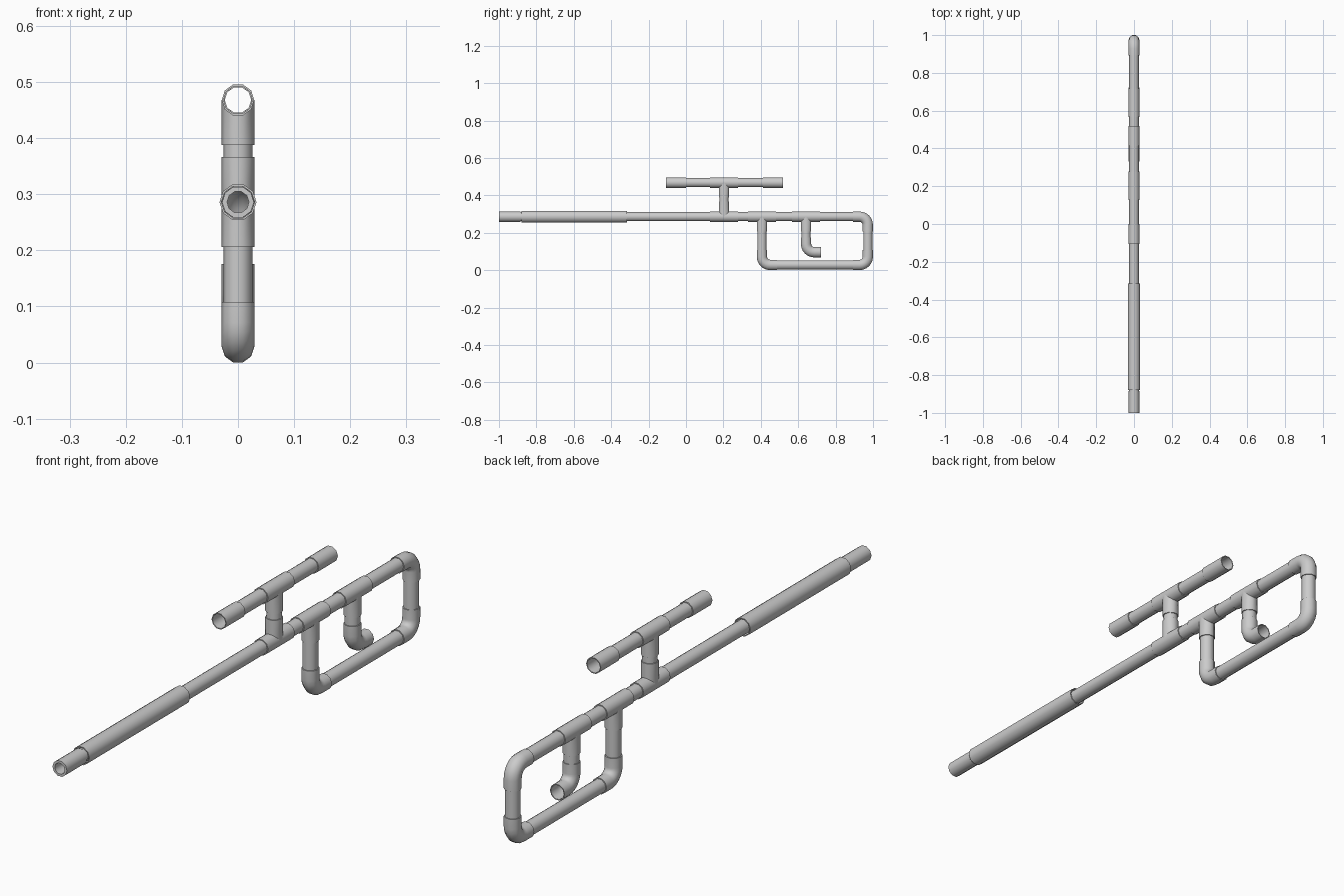
import bpy, bmesh, math
from mathutils import Vector

if "Cube" in bpy.data.objects:
    bpy.data.objects.remove(bpy.data.objects["Cube"])

SIDES = 10
PIPE_R, PIPE_IN = 0.0255, 0.0235
FIT_R, FIT_IN = 0.029, 0.0256
LEG = 0.08                       # axis to collar end on tees and elbows
BARREL_Z, SCOPE_Z, LOW_Z = 0.286, 0.468, 0.028
REAR_Y = 0.972


def sweep(bm, path, r, inner, saddle=False):
    """Hollow ten-sided tube along (y, z) points; saddle fits its start onto a run."""
    pts = [Vector((0, y, z)) for y, z in path]
    X = Vector((1, 0, 0))
    walls = []
    for rad in (r, inner):
        rings = []
        for i, p in enumerate(pts):
            t = (pts[min(i + 1, len(pts) - 1)] - pts[max(i - 1, 0)]).normalized()
            n = t.cross(X)
            ring = []
            for k in range(SIDES):
                a = 2 * math.pi * k / SIDES
                co = p + X * rad * math.cos(a) + n * rad * math.sin(a)
                if saddle and i == 0:
                    co += t * rad * abs(math.sin(a))
                ring.append(bm.verts.new(co))
            rings.append(ring)
        walls.append(rings)

    def bridge(a, b):
        for k in range(SIDES):
            m = (k + 1) % SIDES
            bm.faces.new((a[k], a[m], b[m], b[k]))
    outer, inside = walls
    for i in range(len(pts) - 1):
        bridge(outer[i], outer[i + 1])
        bridge(inside[i + 1], inside[i])
    bridge(inside[0], outer[0])
    bridge(outer[-1], inside[-1])


def finish(name, bm):
    bmesh.ops.recalc_face_normals(bm, faces=bm.faces[:])
    mesh = bpy.data.meshes.new(name)
    bm.to_mesh(mesh)
    bm.free()
    ob = bpy.data.objects.new(name, mesh)
    bpy.context.collection.objects.link(ob)
    bpy.ops.object.select_all(action='DESELECT')
    ob.select_set(True)
    bpy.context.view_layer.objects.active = ob
    bpy.ops.object.shade_smooth_by_angle(angle=math.radians(40))


def tube(name, a, b, r=PIPE_R, inner=PIPE_IN):
    bm = bmesh.new()
    sweep(bm, [a, b], r, inner)
    finish(name, bm)


def tee(name, y, z, up):
    bm = bmesh.new()
    sweep(bm, [(y - 0.075, z), (y + 0.075, z)], FIT_R, FIT_IN)
    sweep(bm, [(y, z), (y, z + up * LEG)], FIT_R, FIT_IN, saddle=True)
    finish(name, bm)


def elbow(name, y, z, sy, sz, bend=0.044):
    """Corner at (y, z); legs run towards sy along y and sz along z."""
    path = [(y, z + sz * LEG)]
    for i in range(7):
        a = math.pi / 2 * i / 6
        path.append((y + sy * bend * (1 - math.cos(a)), z + sz * bend * (1 - math.sin(a))))
    path.append((y + sy * LEG, z))
    bm = bmesh.new()
    sweep(bm, path, FIT_R, FIT_IN)
    finish(name, bm)


# Barrel: muzzle collar, outer sleeve and main pipes
tube("muzzle_collar", (-1, BARREL_Z), (-0.885, BARREL_Z), 0.0285, 0.0195)
tube("barrel_sleeve", (-0.88, BARREL_Z), (-0.315, BARREL_Z), 0.033, 0.0295)
tube("barrel_pipe", (-0.9, BARREL_Z), (0.15, BARREL_Z))
for i, (a, b) in enumerate([(0.26, 0.35), (0.46, 0.585), (0.70, 0.91)]):
    tube(f"body_pipe_{i + 1}", (a, BARREL_Z), (b, BARREL_Z))

# Sight tube on its post
tee("sight_lower_tee", 0.203, BARREL_Z, 1)
tee("sight_upper_tee", 0.203, SCOPE_Z, -1)
tube("sight_post", (0.203, 0.345), (0.203, 0.41))
for side, s in (("front", -1), ("rear", 1)):
    tube(f"sight_{side}_pipe", (0.205 + s * 0.055, SCOPE_Z), (0.205 + s * 0.23, SCOPE_Z))
    tube(f"sight_{side}_coupler", (0.206 + s * 0.206, SCOPE_Z), (0.206 + s * 0.313, SCOPE_Z),
         FIT_R, FIT_IN)

# Front grip
tee("grip_tee", 0.406, BARREL_Z, -1)
tube("grip_pipe", (0.406, 0.225), (0.406, 0.09))
elbow("grip_elbow", 0.406, LOW_Z, 1, 1)

# Trigger
tee("trigger_tee", 0.642, BARREL_Z, -1)
tube("trigger_pipe", (0.642, 0.225), (0.642, 0.155))
elbow("trigger_elbow", 0.642, 0.096, 1, 1)

# Stock loop
elbow("stock_upper_elbow", REAR_Y, BARREL_Z, -1, -1)
elbow("stock_lower_elbow", REAR_Y, LOW_Z, -1, 1)
tube("stock_rear_pipe", (REAR_Y, 0.225), (REAR_Y, 0.09))
tube("stock_lower_pipe", (0.465, LOW_Z), (0.91, LOW_Z))
